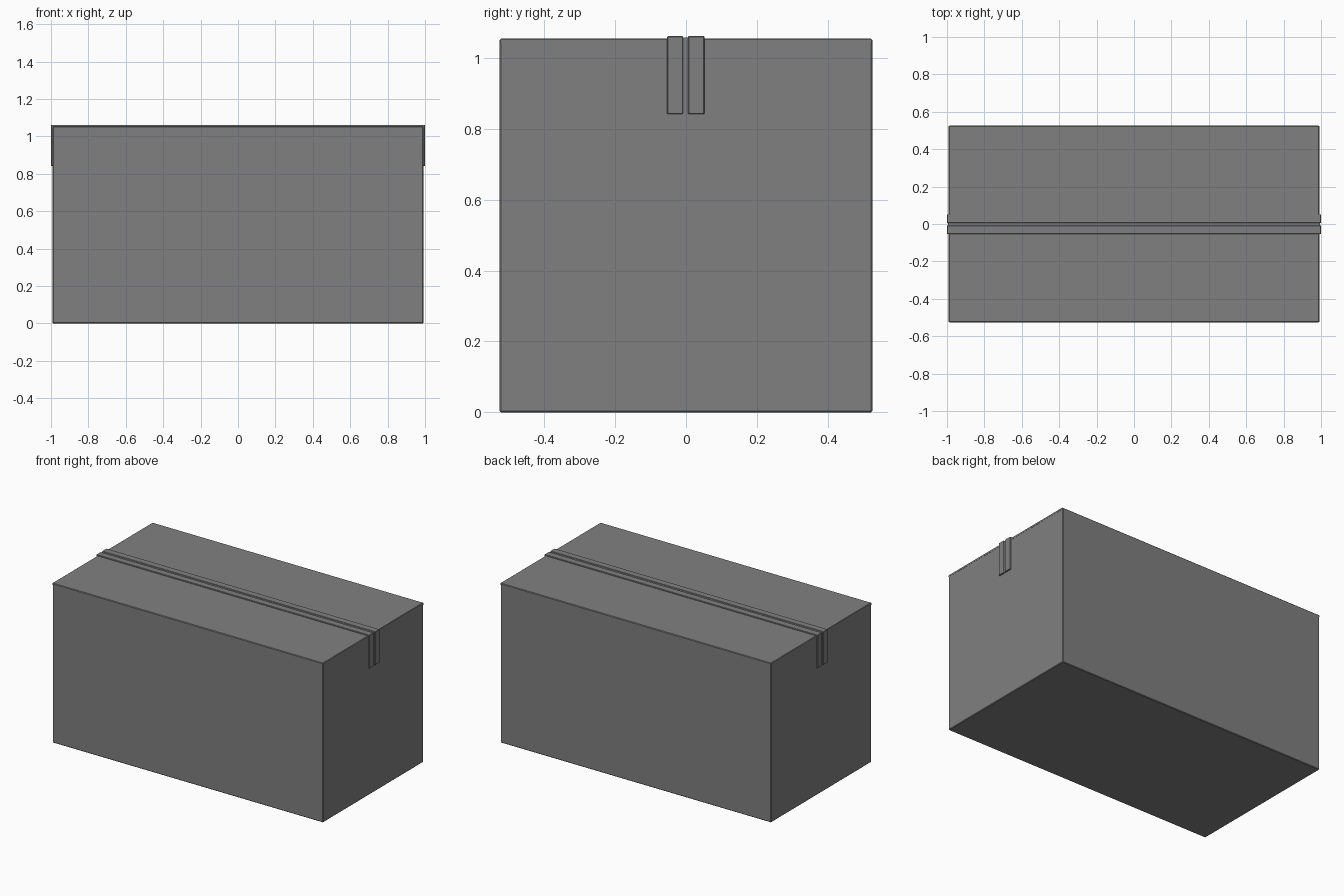
import bpy, bmesh

if "Cube" in bpy.data.objects:
    bpy.data.objects.remove(bpy.data.objects["Cube"])

HALF_X, HALF_Y = 0.991, 0.526
FLAP_BOTTOM, LID_TOP = 1.043, 1.055

grey = bpy.data.materials.new("mid_grey")
grey.diffuse_color = (0.216, 0.216, 0.216, 1)
grey.use_nodes = True
grey.node_tree.nodes["Principled BSDF"].inputs["Base Color"].default_value = grey.diffuse_color


def add_object(name, bm, bevel=0.0):
    bmesh.ops.recalc_face_normals(bm, faces=bm.faces)
    mesh = bpy.data.meshes.new(name)
    bm.to_mesh(mesh)
    bm.free()
    mesh.materials.append(grey)
    ob = bpy.data.objects.new(name, mesh)
    bpy.context.collection.objects.link(ob)
    if bevel:
        mod = ob.modifiers.new("edge_bevel", 'BEVEL')
        mod.width = bevel
        mod.segments = 1
    return ob


def block(name, lo, hi, bevel=0.0):
    bm = bmesh.new()
    bmesh.ops.create_cube(bm, size=1)
    for v in bm.verts:
        v.co = [lo[i] if v.co[i] < 0 else hi[i] for i in range(3)]
    return add_object(name, bm, bevel)


def tape_strip(name, y0, y1, reach, top, bottom, bevel=0.0):
    # U-shaped profile draped over the lid and both ends, extruded in y
    inner_x, inner_z = HALF_X - 0.003, LID_TOP - 0.003
    half = [(reach, top), (reach, bottom), (inner_x, bottom), (inner_x, inner_z)]
    profile = half + [(-x, z) for x, z in reversed(half)]
    bm = bmesh.new()
    face = bm.faces.new([bm.verts.new((x, y0, z)) for x, z in profile])
    ext = bmesh.ops.extrude_face_region(bm, geom=[face])
    verts = [g for g in ext["geom"] if isinstance(g, bmesh.types.BMVert)]
    bmesh.ops.translate(bm, verts=verts, vec=(0, y1 - y0, 0))
    return add_object(name, bm, bevel)


# Closed carton with softened edges
block("carton_body", (-HALF_X, -HALF_Y, 0), (HALF_X, HALF_Y, LID_TOP), 0.004)

# Visible ends of the folded lid flaps
edge_x, edge_y = HALF_X + 0.001, HALF_Y - 0.003
block("lid_flap_ends", (-edge_x, -edge_y, FLAP_BOTTOM), (edge_x, edge_y, LID_TOP - 0.001))

# Sealing tape: two raised bands with a shallow groove over the seam
tape_strip("tape_front_band", -0.053, -0.008, 1.0, 1.062, 0.842, 0.002)
tape_strip("tape_seam_groove", -0.008, 0.006, 0.995, 1.058, 0.842)
tape_strip("tape_back_band", 0.006, 0.052, 1.0, 1.062, 0.842, 0.002)
